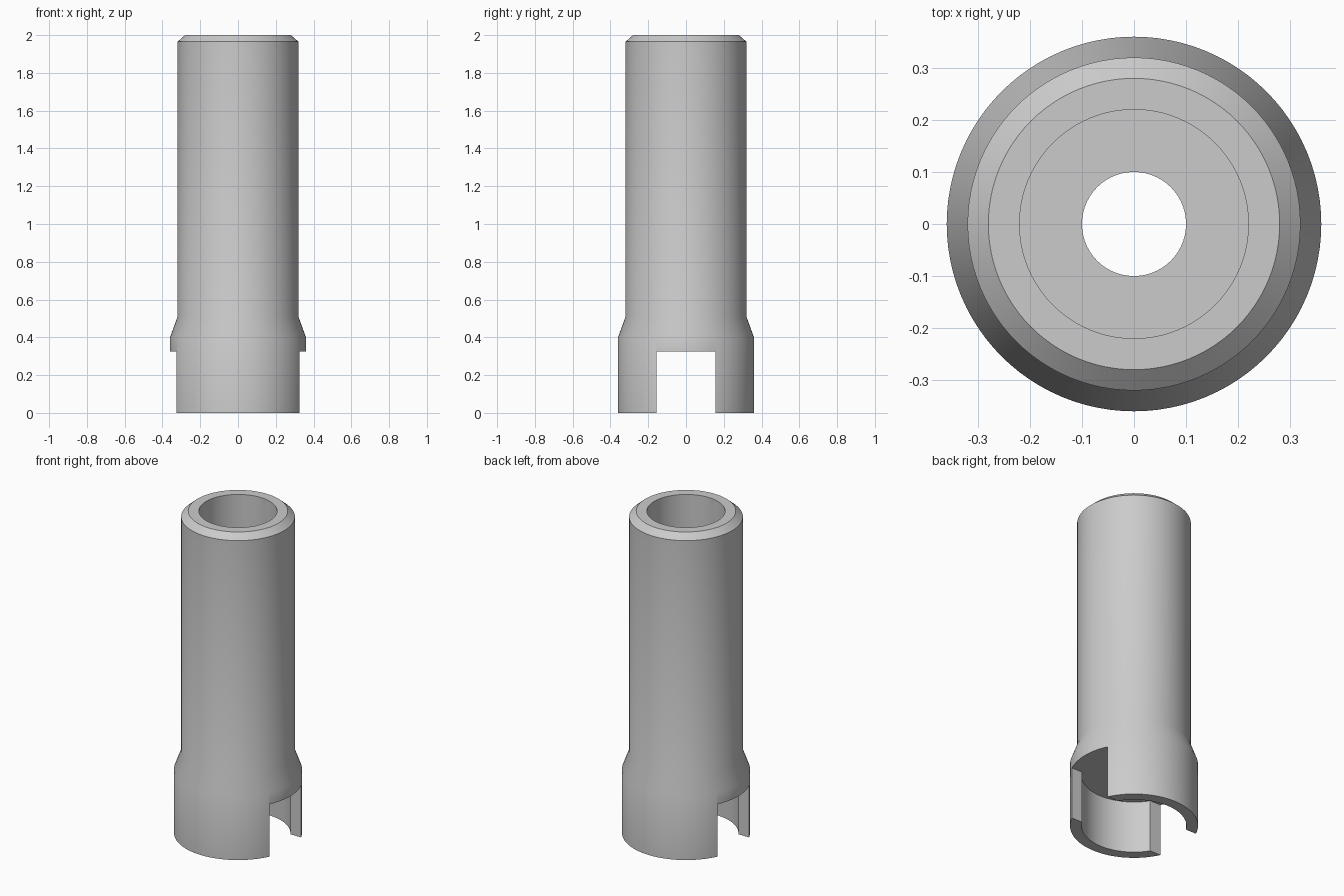
import bpy, bmesh, math
from mathutils import Matrix, Vector

cube = bpy.data.objects.get("Cube")
if cube:
    bpy.data.objects.remove(cube, do_unlink=True)

SEGMENTS = 96
SLOT_TOP = 0.325
SLOT_HALF = 0.156

grey = bpy.data.materials.new("plain_grey")
grey.use_nodes = True
colour = (0.6, 0.6, 0.6, 1)
grey.diffuse_color = colour
grey.node_tree.nodes["Principled BSDF"].inputs["Base Color"].default_value = colour


def add_object(name, bm):
    mesh = bpy.data.meshes.new(name)
    bmesh.ops.recalc_face_normals(bm, faces=bm.faces)
    bm.to_mesh(mesh)
    bm.free()
    mesh.materials.append(grey)
    obj = bpy.data.objects.new(name, mesh)
    bpy.context.collection.objects.link(obj)
    return obj


def lathe(name, profile):
    """Revolve a closed (radius, height) outline around z."""
    bm = bmesh.new()
    verts = [bm.verts.new((r, 0, z)) for r, z in profile]
    edges = [bm.edges.new((verts[i - 1], verts[i])) for i in range(len(verts))]
    bmesh.ops.spin(bm, geom=verts + edges, cent=(0, 0, 0), axis=(0, 0, 1),
                   angle=math.tau, steps=SEGMENTS, use_merge=True)
    bmesh.ops.remove_doubles(bm, verts=bm.verts, dist=1e-5)
    return add_object(name, bm)


# Hollow sleeve: flared skirt, tapered shoulder, chamfered rim, stepped bore
sleeve = lathe("sleeve", [
    (0.36, 0), (0.36, 0.40), (0.32, 0.51), (0.32, 1.965), (0.28, 2),
    (0.22, 2), (0.22, 0.51), (0.10, 0.51), (0.10, SLOT_TOP),
    (0.295, SLOT_TOP), (0.295, 0)])

# Slot through both sides of the skirt
bm = bmesh.new()
height = SLOT_TOP + 0.2
bmesh.ops.create_cube(bm, size=1, matrix=Matrix.LocRotScale(
    Vector((0, 0, SLOT_TOP - height / 2)), None, Vector((1, SLOT_HALF * 2, height))))
cutter = add_object("slot_cutter", bm)
cutter.hide_render = True

cut = sleeve.modifiers.new("slot", 'BOOLEAN')
cut.operation = 'DIFFERENCE'
cut.solver = 'EXACT'
cut.object = cutter

bpy.ops.object.select_all(action='DESELECT')
bpy.context.view_layer.objects.active = sleeve
sleeve.select_set(True)
bpy.ops.object.modifier_apply(modifier=cut.name)
bpy.data.objects.remove(cutter, do_unlink=True)
bpy.ops.object.shade_smooth_by_angle(angle=math.radians(30))
